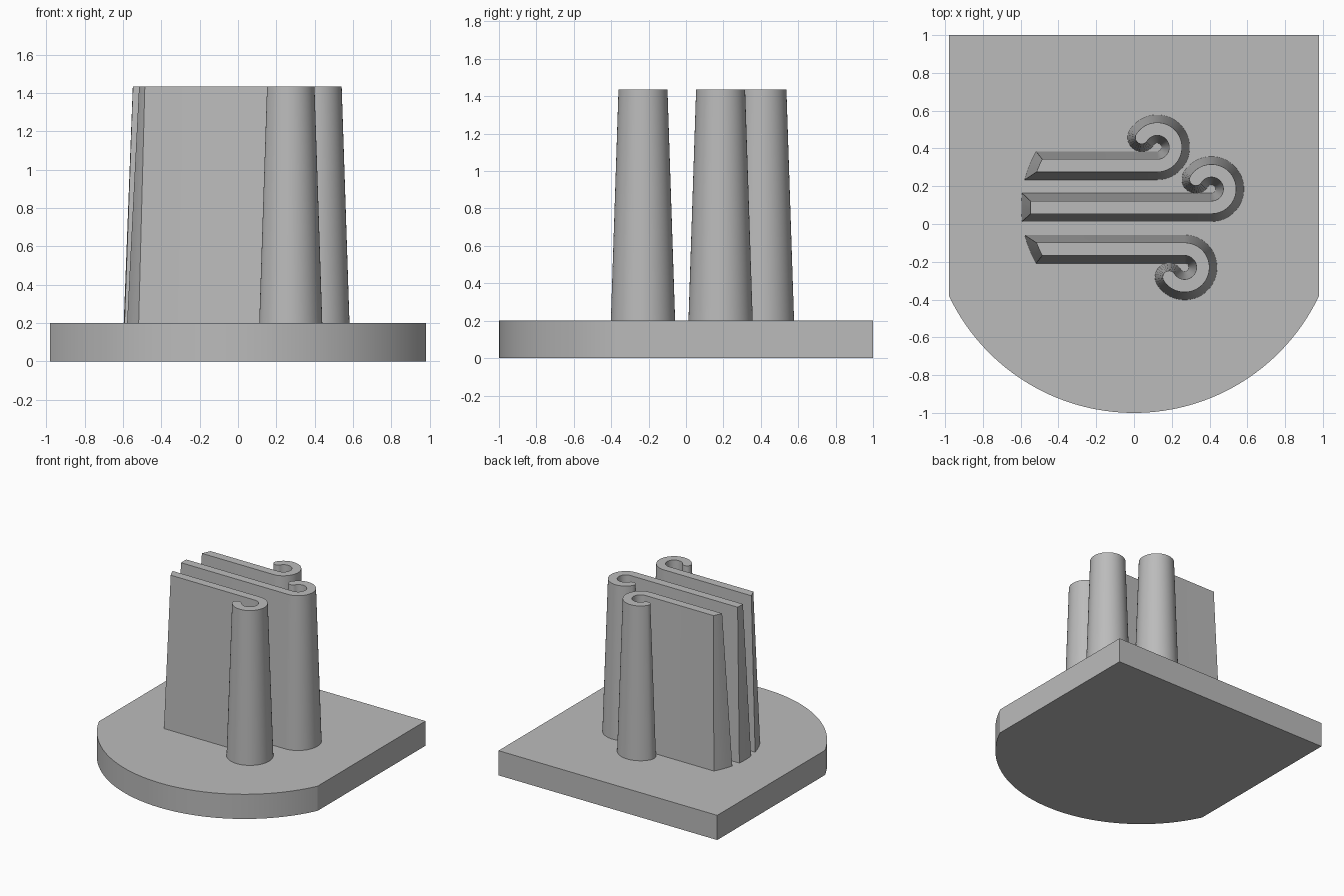
import bpy, bmesh
from math import sin, cos, pi, radians, sqrt, atan2

if "Cube" in bpy.data.objects:
    bpy.data.objects.remove(bpy.data.objects["Cube"], do_unlink=True)

# Single grey material
grey = bpy.data.materials.new("plain grey")
grey.use_nodes = True
COLOUR = (0.5, 0.5, 0.5, 1)
grey.diffuse_color = COLOUR
grey.node_tree.nodes["Principled BSDF"].inputs["Base Color"].default_value = COLOUR


def loft(name, bottom, top, z0, z1):
    """Closed solid between two matching outlines."""
    bm = bmesh.new()
    low = [bm.verts.new((x, y, z0)) for x, y in bottom]
    high = [bm.verts.new((x, y, z1)) for x, y in top]
    n = len(low)
    bm.faces.new(low[::-1])
    bm.faces.new(high)
    for i in range(n):
        j = (i + 1) % n
        bm.faces.new((low[i], low[j], high[j], high[i]))
    bmesh.ops.recalc_face_normals(bm, faces=bm.faces[:])
    mesh = bpy.data.meshes.new(name)
    bm.to_mesh(mesh)
    bm.free()
    mesh.materials.append(grey)
    obj = bpy.data.objects.new(name, mesh)
    bpy.context.collection.objects.link(obj)
    bpy.ops.object.select_all(action="DESELECT")
    obj.select_set(True)
    bpy.context.view_layer.objects.active = obj
    bpy.ops.object.shade_smooth_by_angle(angle=radians(25))
    return obj


def arc(cx, cy, r, a0, a1, n):
    steps = [radians(a0 + (a1 - a0) * i / n) for i in range(n + 1)]
    return [(cx + r * cos(a), cy + r * sin(a)) for a in steps]


# Base plate: straight back and sides, bowed front
HALF, SHOULDER = 0.98, -0.38
RISE = 1 + SHOULDER
bow = (HALF ** 2 + RISE ** 2) / (2 * RISE)
start = atan2(RISE - bow, HALF) * 180 / pi
plate = arc(0, bow - 1, bow, 180 - start, 360 + start, 64)
plate += [(HALF, 1), (-HALF, 1)]
loft("base_plate", plate, plate, 0, 0.2)

# Curled walls: a straight run, a hook and a round tip, tapering upwards
CURL, TIP, CENTRE_Y = 0.097, 148, 0.088


def curl_outline(cx, cy, side, half, trim):
    """side is +1 when the hook curls towards +y; trim is the end radius."""
    run = -CURL
    tip = radians(TIP)
    pts = arc(0, 0, CURL + half, -90, TIP, 48)
    pts += arc(CURL * cos(tip), CURL * sin(tip), half, TIP, TIP + 180, 16)[1:-1]
    pts += arc(0, 0, CURL - half, TIP, -90, 48)
    pts = [(cx + x, cy + side * y) for x, y in pts]
    # Far end follows a circle shared by all the walls
    for k in (1, 0.33, -0.33, -1):
        y = cy + side * (run + k * half)
        pts.append((-sqrt(trim ** 2 - (y - CENTRE_Y) ** 2), y))
    return pts


for name, cx, cy, side in (("back_curl", 0.123, 0.406, 1),
                           ("middle_curl", 0.41, 0.185, 1),
                           ("front_curl", 0.268, -0.23, -1)):
    loft(name,
         curl_outline(cx, cy, side, 0.075, 0.597),
         curl_outline(cx, cy, side, 0.034, 0.549),
         0.195, 1.435)
